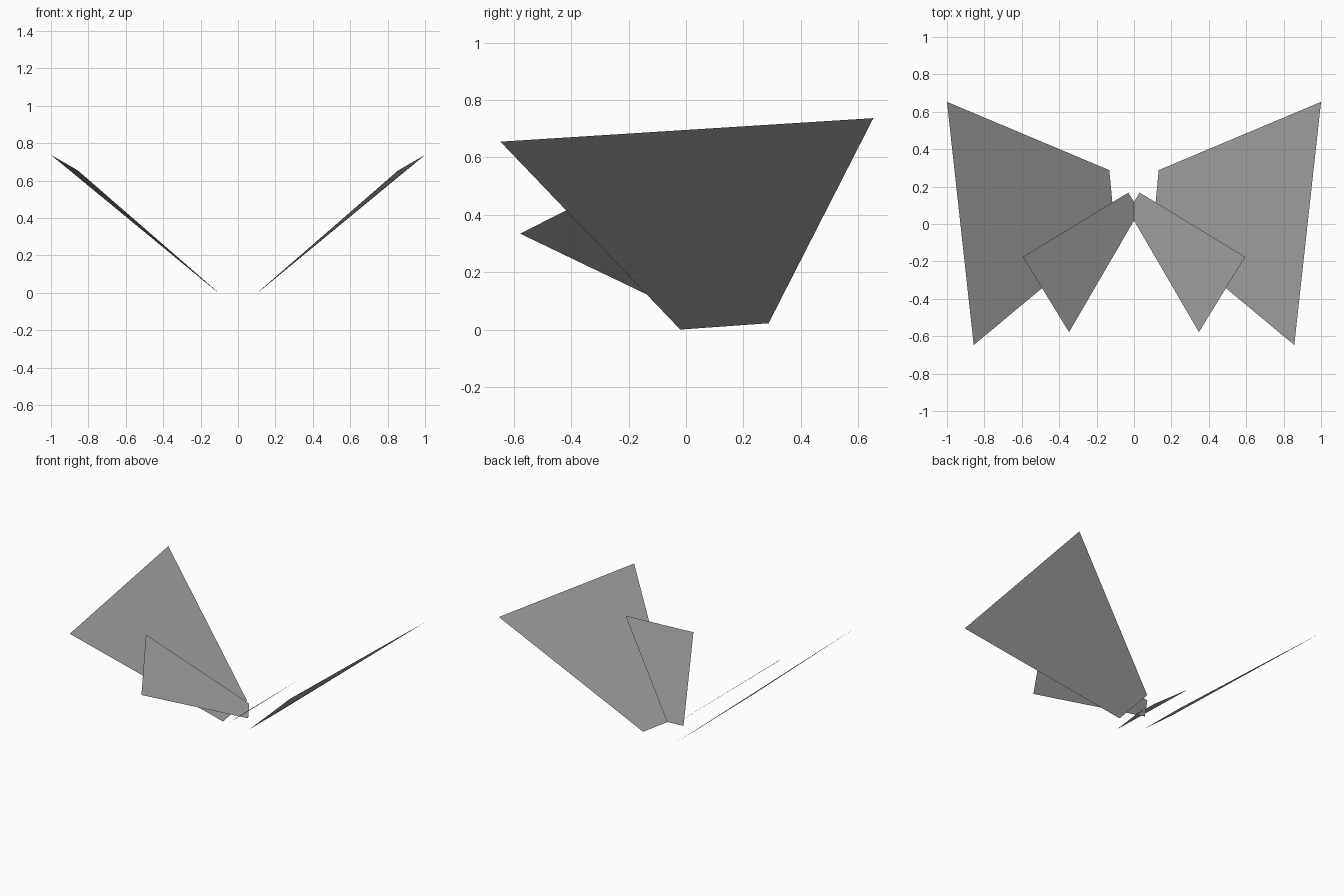
import bpy

if "Cube" in bpy.data.objects:
    bpy.data.objects.remove(bpy.data.objects["Cube"])

grey = bpy.data.materials.new("wing grey")
grey.diffuse_color = (0.4, 0.4, 0.4, 1)
grey.use_nodes = True
grey.node_tree.nodes["Principled BSDF"].inputs["Base Color"].default_value = grey.diffuse_color


def wing(name, corners, side):
    """One flat four-sided wing; side is 1 for right, -1 for left."""
    pts = [(x * side, y, z) for x, y, z in corners]
    if side < 0:
        pts.reverse()  # keep the normal pointing up
    mesh = bpy.data.meshes.new(name)
    mesh.from_pydata(pts, [], [tuple(range(len(pts)))])
    mesh.materials.append(grey)
    obj = bpy.data.objects.new(name, mesh)
    bpy.context.collection.objects.link(obj)


# Large front wing outline, counter-clockwise seen from above
fore = [(0.103, -0.02, 0.0), (0.857, -0.647, 0.655),
        (1.0, 0.653, 0.737), (0.132, 0.288, 0.022)]

# Small hind wing, hinged where the pair crosses at the centre
hind = [(x, y, 0.048 + 0.825 * x) for x, y in
        [(-0.03, 0.07), (0.347, -0.578), (0.594, -0.176), (0.03, 0.168)]]

for side, label in ((1, "right"), (-1, "left")):
    wing(label + "_fore_wing", fore, side)
    wing(label + "_hind_wing", hind, side)
